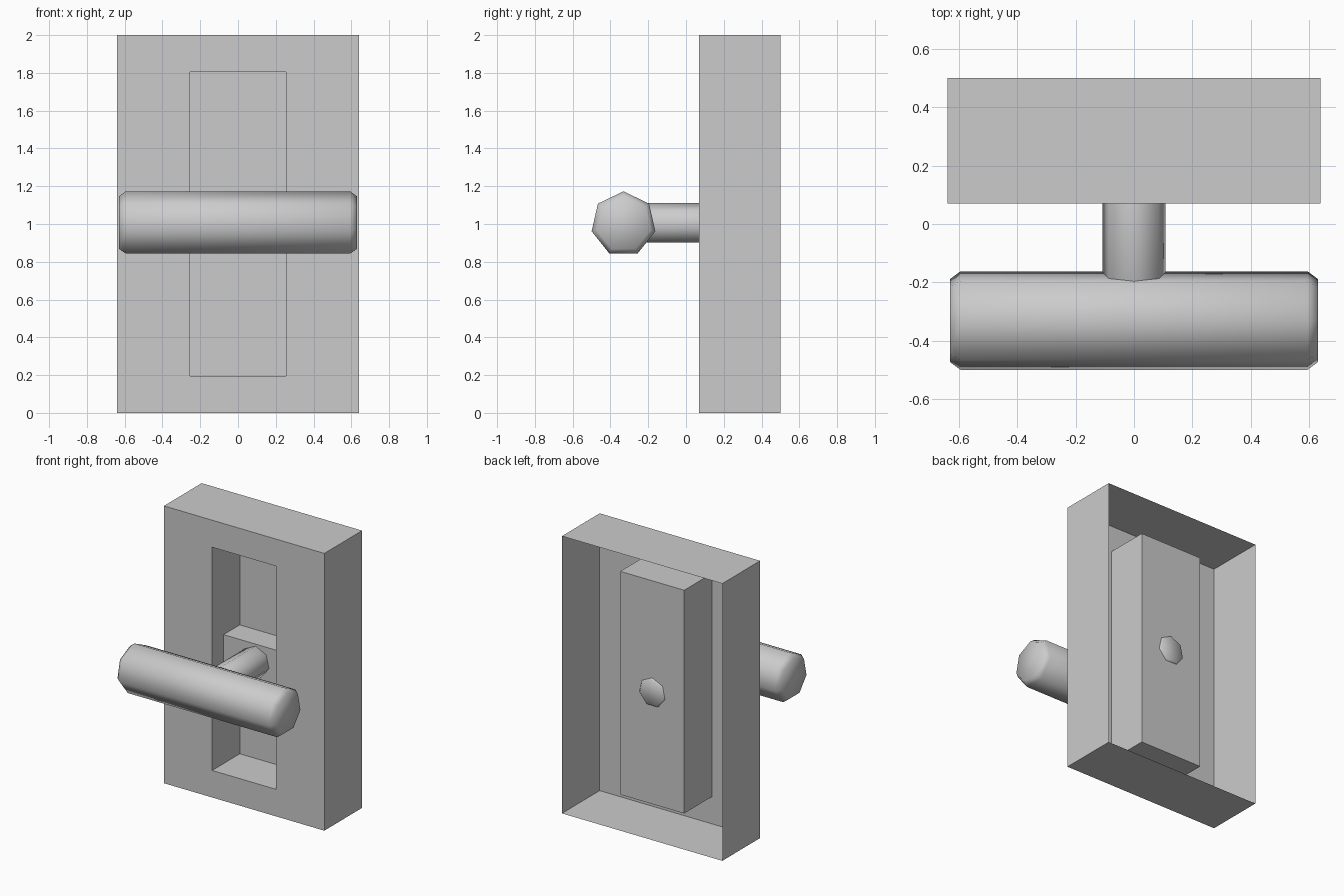
import bpy, bmesh
from math import pi, sin, cos
from mathutils import Matrix

if "Cube" in bpy.data.objects:
    bpy.data.objects.remove(bpy.data.objects["Cube"])

grey = bpy.data.materials.new("light grey")
grey.diffuse_color = (0.6, 0.6, 0.6, 1)
grey.use_nodes = True
grey.node_tree.nodes["Principled BSDF"].inputs["Base Color"].default_value = grey.diffuse_color

W, H = 0.64, 1.0            # housing half width and half height
PW, PH = 0.255, 0.805       # pocket half width and half height
Y_FRONT, Y_BACK, Y_POCKET, Y_BLOCK = 0.07, 0.50, 0.385, 0.20
MID = 1.0                   # height of the centre


def finish(bm, name, smooth=False):
    mesh = bpy.data.meshes.new(name)
    bm.to_mesh(mesh)
    bm.free()
    obj = bpy.data.objects.new(name, mesh)
    bpy.context.collection.objects.link(obj)
    mesh.materials.append(grey)
    for p in mesh.polygons:
        p.use_smooth = smooth
    return obj


def ring(bm, w, h, y):
    return [bm.verts.new((sx * w, y, MID + sz * h))
            for sx, sz in ((-1, -1), (1, -1), (1, 1), (-1, 1))]


def bridge(bm, a, b):
    n = len(a)
    for i in range(n):
        j = (i + 1) % n
        bm.faces.new((a[i], a[j], b[j], b[i]))


# Housing: open-backed thin shell with a pocket pressed into the front
bm = bmesh.new()
rings = [ring(bm, W, H, Y_BACK), ring(bm, W, H, Y_FRONT),
         ring(bm, PW, PH, Y_FRONT), ring(bm, PW, PH, Y_POCKET)]
for a, b in zip(rings, rings[1:]):
    bridge(bm, a, b)
bm.faces.new(rings[-1])
bm.normal_update()
finish(bm, "housing")

# Slider block: sits inside the pocket and holds the stem
bm = bmesh.new()
front, back = ring(bm, PW, 0.125, Y_BLOCK), ring(bm, PW, 0.125, Y_POCKET - 0.001)
bridge(bm, back, front)
bm.faces.new(front)
bm.faces.new(back[::-1])
finish(bm, "slider_block")


def rod(name, radius, half, inset, length, turn, y):
    """Seven-sided rod with bevelled ends, one corner pointing up."""
    bm = bmesh.new()
    loops = []
    for x, r in ((-half, radius - inset), (length - half, radius),
                 (half - length, radius), (half, radius - inset)):
        loops.append([bm.verts.new((x, r * sin(2 * pi * i / 7), r * cos(2 * pi * i / 7)))
                      for i in range(7)])
    for a, b in zip(loops, loops[1:]):
        bridge(bm, a, b)
    bm.faces.new(loops[0])
    bm.faces.new(loops[-1])
    bmesh.ops.recalc_face_normals(bm, faces=bm.faces)
    bm.transform(Matrix.Translation((0, y, MID)) @ Matrix.Rotation(turn, 4, "Z"))
    return finish(bm, name, True)


# Cross handle and the stem joining it to the block
rod("handle", 0.173, 0.63, 0.027, 0.035, 0, -0.331)
rod("stem", 0.11, 0.3475, 0.015, 0.015, pi / 2, 0.0475)
